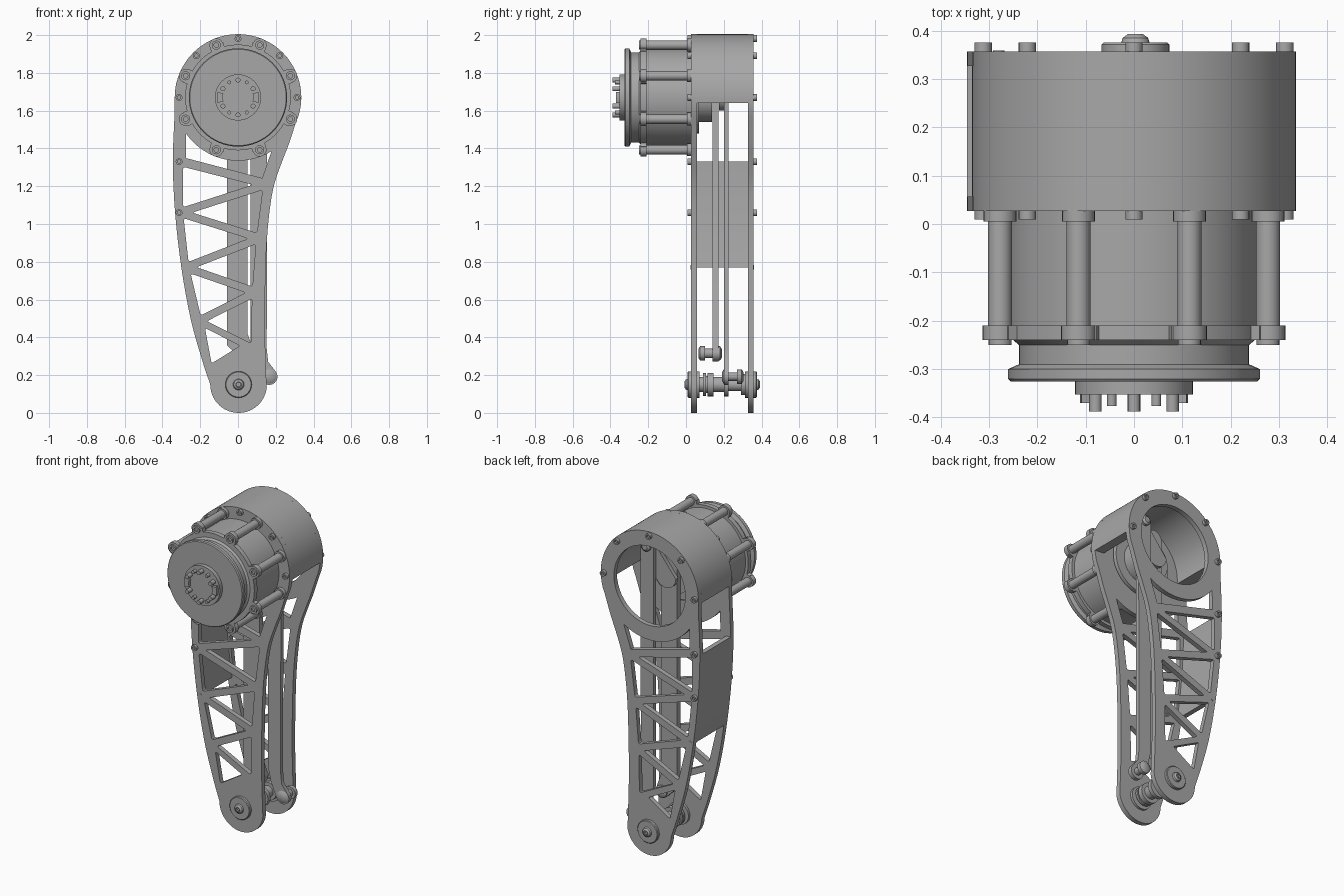
import bpy, bmesh
from math import sin, cos, pi, radians
from mathutils import Vector, Matrix

if "Cube" in bpy.data.objects:
    bpy.data.objects.remove(bpy.data.objects["Cube"])

grey = bpy.data.materials.new("machined grey")
grey.use_nodes = True
grey.diffuse_color = (0.39, 0.39, 0.39, 1)
grey.node_tree.nodes["Principled BSDF"].inputs["Base Color"].default_value = (0.39, 0.39, 0.39, 1)

HUB = Vector((0, 1.67))      # upper axis, as (x, z)
FOOT = Vector((0.003, 0.15))  # lower axis
FRONT, BACK, THICK = 0.027, 0.327, 0.03


def finish(obj):
    obj.data.materials.clear()
    obj.data.materials.append(grey)
    bpy.ops.object.select_all(action='DESELECT')
    obj.select_set(True)
    bpy.context.view_layer.objects.active = obj
    bpy.ops.object.shade_smooth_by_angle(angle=radians(35))
    return obj


def arc(c, r, a0, a1, n=24):
    return [Vector(c) + r * Vector((cos(radians(a0 + (a1 - a0) * i / n)),
                                    sin(radians(a0 + (a1 - a0) * i / n)))) for i in range(n + 1)]


def circle(c, r, n=48):
    return arc(c, r, 0, 360, n)[:-1]


def smooth_path(points, steps=4):
    """Catmull-Rom curve through the points."""
    p = [Vector(q) for q in points]
    p = [2 * p[0] - p[1]] + p + [2 * p[-1] - p[-2]]
    out = []
    for a, b, c, d in zip(p, p[1:], p[2:], p[3:]):
        for i in range(steps):
            t = i / steps
            out.append(0.5 * (2 * b + (c - a) * t + (2 * a - 5 * b + 4 * c - d) * t**2
                              + (3 * b - a - 3 * c + d) * t**3))
    return out + [p[-2]]


def rounded(points, r=0.015):
    """Round the corners of a polygon."""
    p = [Vector(q) for q in points]
    out = []
    for i, b in enumerate(p):
        u, v = (p[i - 1] - b).normalized(), (p[(i + 1) % len(p)] - b).normalized()
        s, e = b + u * r, b + v * r
        out += [(1 - t)**2 * s + 2 * t * (1 - t) * b + t * t * e for t in (0, 0.25, 0.5, 0.75, 1)]
    return out


def inset(tri, d):
    """Shrink a triangle by moving each side inward."""
    a, b, c = [Vector(q) for q in tri]
    la, lb, lc = (b - c).length, (a - c).length, (a - b).length
    centre = (a * la + b * lb + c * lc) / (la + lb + lc)
    area = abs((b - a).cross(c - a)) / 2
    k = 1 - d / (2 * area / (la + lb + lc))
    return [centre + (q - centre) * k for q in (a, b, c)]


def sheet(name, loops, y0, y1):
    """Flat part in the xz plane, with holes, thick from y0 to y1."""
    cu = bpy.data.curves.new(name, 'CURVE')
    cu.dimensions, cu.fill_mode, cu.extrude = '2D', 'BOTH', (y1 - y0) / 2
    for loop in loops:
        s = cu.splines.new('POLY')
        s.points.add(len(loop) - 1)
        for pt, q in zip(s.points, loop):
            pt.co = (q[0], q[1], 0, 1)
        s.use_cyclic_u = True
    obj = bpy.data.objects.new(name, cu)
    bpy.context.collection.objects.link(obj)
    obj.matrix_world = Matrix.Translation((0, (y0 + y1) / 2, 0)) @ Matrix.Rotation(pi / 2, 4, 'X')
    bpy.ops.object.select_all(action='DESELECT')
    obj.select_set(True)
    bpy.context.view_layer.objects.active = obj
    bpy.ops.object.convert(target='MESH')
    return finish(bpy.context.view_layer.objects.active)


def turned(name, spots, profile, n=48):
    """Lathe a (y, radius) profile about the y axis at each (x, z) spot."""
    bm = bmesh.new()
    for spot in spots:
        rings = [[bm.verts.new((q[0], y, q[1])) for q in circle(spot, r, n)] for y, r in profile]
        for a, b in zip(rings, rings[1:]):
            for i in range(n):
                bm.faces.new((a[i], a[(i + 1) % n], b[(i + 1) % n], b[i]))
        bm.faces.new(rings[0])
        bm.faces.new(rings[-1])
    bmesh.ops.recalc_face_normals(bm, faces=bm.faces)
    me = bpy.data.meshes.new(name)
    bm.to_mesh(me)
    bm.free()
    obj = bpy.data.objects.new(name, me)
    bpy.context.collection.objects.link(obj)
    return finish(obj)


def capsule(a, b, ra, rb):
    """Outline of a bar with round ends, a above b."""
    return arc(a, ra, 0, 180, 16) + arc(b, rb, 180, 360, 16)


# Side plates: outline, truss openings, bearing hole
left_edge = smooth_path([(-0.335, 1.6), (-0.345, 1.33), (-0.333, 1.06), (-0.3, 0.77),
                         (-0.25, 0.495), (-0.19, 0.28), (-0.147, 0.15)])
right_edge = smooth_path([(0.15, 0.17), (0.143, 0.4), (0.143, 0.6), (0.15, 0.865), (0.166, 1.06),
                          (0.192, 1.21), (0.237, 1.34), (0.268, 1.42), (0.306, 1.535)])
outline = arc(HUB, 0.335, -16, 180, 56) + left_edge + arc(FOOT, 0.15, 185, 355) + right_edge
nodes = [(-0.312, 1.33), (0.155, 1.21), (-0.312, 1.06), (0.118, 0.925),
         (-0.28, 0.77), (0.095, 0.64), (-0.212, 0.485), (0.09, 0.335)]
openings = [rounded(inset(nodes[i:i + 3], 0.021)) for i in range(len(nodes) - 2)]
openings.append(arc(HUB, 0.335, 215, 302) + rounded([(0.14, 1.24), (-0.287, 1.352)], 0.012))
openings.append(rounded([(-0.175, 0.45), (0.01, 0.355), (-0.07, 0.305), (-0.14, 0.262)], 0.012))
sheet("front_plate", [outline] + openings + [circle(HUB, 0.2)], FRONT, FRONT + THICK)
sheet("back_plate", [outline] + openings + [circle(HUB, 0.245)], BACK, BACK + THICK)

# Shell around the top and panel on the curved edge, both between the plates
inner = FRONT + THICK
sheet("top_shell", [arc(HUB, 0.335, -5, 185, 56) + arc(HUB, 0.27, 185, -5, 56)], inner, BACK)
edge = [p for p in left_edge if 0.72 < p.y < 1.37]
sheet("edge_panel", [edge + [p + Vector((0.03, 0)) for p in reversed(edge)]], inner, BACK)

# Plate screws, front and back
screws = [arc(HUB, 0.312, a, a, 1)[0] for a in (0, 45, 90, 135, 180)] + [nodes[0], nodes[2]]
for name, y, d in (("front_screws", FRONT, -1), ("back_screws", BACK + THICK, 1)):
    turned(name, screws, [(y, 0.018), (y + d * 0.018, 0.018), (y + d * 0.018, 0.009),
                          (y + d * 0.008, 0.009)], 16)
for name, y in (("front_pin", FRONT - 0.002), ("back_pin", BACK + THICK - 0.004)):
    turned(name, [nodes[4]], [(y, 0.012), (y + 0.006, 0.012)], 16)

# Motor body with front cap
turned("motor_body", [HUB], [(0.03, 0.262), (-0.21, 0.262), (-0.21, 0.28), (-0.24, 0.28),
                             (-0.24, 0.25), (-0.25, 0.238), (-0.29, 0.238), (-0.3, 0.26),
                             (-0.32, 0.26), (-0.326, 0.255)], 64)
turned("output_disc", [HUB], [(-0.32, 0.122), (-0.352, 0.122)])
lugs = [arc(HUB, 0.3, a, a, 1)[0] for a in [22.5 + 45 * i for i in range(8)]]
turned("motor_lugs", lugs, [(-0.24, 0.036), (-0.21, 0.036), (-0.21, 0.025), (0.03, 0.025)], 24)
turned("motor_lug_screws", lugs, [(-0.238, 0.024), (-0.25, 0.024), (-0.25, 0.012), (-0.24, 0.012)], 16)
turned("motor_feet", lugs, [(0.005, 0.034), (0.03, 0.034)], 24)
for a in range(0, 360, 45):
    sheet("lug_bridge", [arc(HUB, 0.3, a + 15, a + 30, 6) + arc(HUB, 0.26, a + 30, a + 15, 6)],
          -0.24, -0.21)

# Output screws and drive tabs
turned("output_screws", [arc(HUB, 0.092, a, a, 1)[0] for a in (30, 90, 150, 210, 270, 330)],
       [(-0.35, 0.013), (-0.388, 0.013)], 16)
turned("output_pins", [arc(HUB, 0.092, a, a, 1)[0] for a in (60, 120, 240, 300)],
       [(-0.35, 0.01), (-0.376, 0.01)], 16)
for a in (0, 180):
    sheet("drive_tab", [arc(HUB, 0.112, a - 15, a + 15, 6) + arc(HUB, 0.08, a + 15, a - 15, 6)],
          -0.37, -0.35)

# Inner drive hub, crank and two push rods
turned("inner_hub", [HUB], [(0.02, 0.19), (0.07, 0.19), (0.07, 0.13), (0.138, 0.13)])
rod_top, rod_foot = (0.11, 1.84), (0.165, 0.192)
sheet("crank", [capsule((0.11, 1.84), HUB, 0.045, 0.07)], 0.176, 0.2)
sheet("inner_rod", [arc((-0.004, 1.79), 0.055, 0, 180, 16)
                    + [(-0.059, 0.36)] + arc((0.045, 0.315), 0.042, 215, 370, 16)
                    + [(0.05, 0.42)]], 0.14, 0.172)
sheet("outer_rod", [arc(rod_top, 0.045, 0, 180, 16) + [(0.065, 0.36), (0.085, 0.27)]
                    + arc(rod_foot, 0.044, 200, 400, 18) + [(0.16, 0.27), (0.152, 0.34)]], 0.2, 0.225)


def bolt(name, spot, y0, y1, r, shank):
    """Pivot bolt with a rounded head at both ends."""
    h = 0.035
    turned(name, [spot], [(y0, r * 0.6), (y0 + 0.01, r), (y0 + h, r), (y0 + h, shank), (y1 - h, shank),
                          (y1 - h, r), (y1 - 0.01, r), (y1, r * 0.6)], 24)


bolt("inner_rod_bolt", (0.045, 0.315), 0.065, 0.19, 0.038, 0.025)
bolt("outer_rod_bolt", rod_foot, 0.19, 0.305, 0.038, 0.022)
bolt("crank_bolt", rod_top, 0.165, 0.25, 0.03, 0.02)

# Foot axle with spacers, washers and end bolts
turned("foot_axle", [FOOT], [(inner - 0.01, 0.04), (0.09, 0.04), (0.09, 0.06), (0.105, 0.06),
                             (0.105, 0.045), (0.115, 0.045), (0.115, 0.062), (0.145, 0.062),
                             (0.145, 0.04), (0.2, 0.04), (0.2, 0.062), (0.225, 0.062),
                             (0.225, 0.035), (0.29, 0.035), (0.29, 0.055), (BACK + 0.01, 0.055)])
for name, y, d in (("front_foot", FRONT, -1), ("back_foot", BACK + THICK, 1)):
    turned(name + "_washer", [FOOT], [(y - d * 0.045, 0.07), (y + d * 0.014, 0.07), (y + d * 0.018, 0.066)])
    turned(name + "_bolt", [FOOT], [(y + d * 0.016, 0.03), (y + d * 0.028, 0.026), (y + d * 0.036, 0.015),
                                    (y + d * 0.036, 0.01), (y + d * 0.025, 0.01)], 24)
